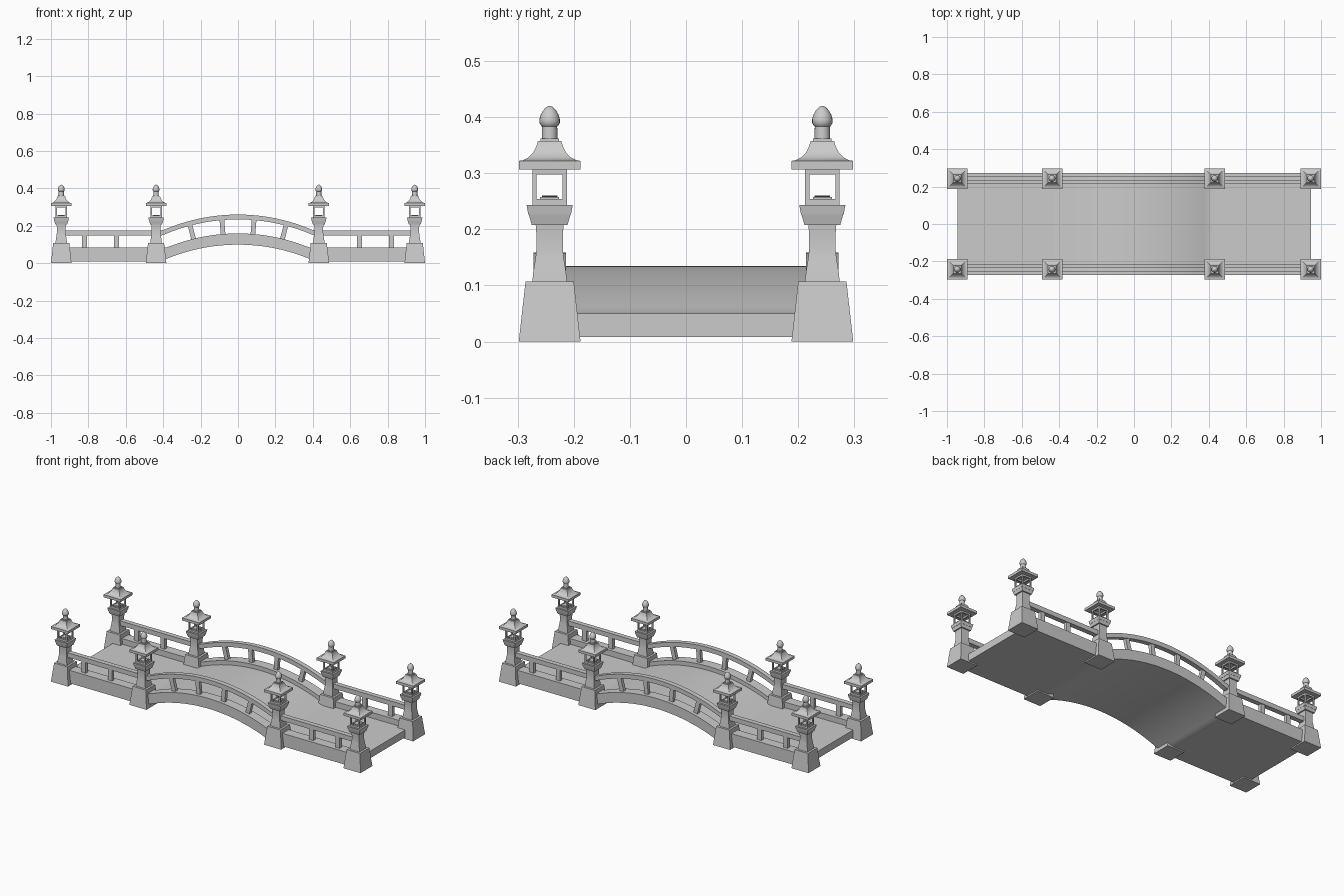
import bpy, bmesh, math
from mathutils import Matrix, Vector

if "Cube" in bpy.data.objects:
    bpy.data.objects.remove(bpy.data.objects["Cube"])

POST_X = (-0.945, -0.438, 0.432, 0.945)
POST_Y = 0.243
R = 1.0


def make(name, bm, smooth=False):
    bmesh.ops.recalc_face_normals(bm, faces=bm.faces)
    me = bpy.data.meshes.new(name)
    bm.to_mesh(me)
    bm.free()
    ob = bpy.data.objects.new(name, me)
    bpy.context.collection.objects.link(ob)
    if smooth:
        bpy.ops.object.select_all(action='DESELECT')
        bpy.context.view_layer.objects.active = ob
        ob.select_set(True)
        bpy.ops.object.shade_smooth_by_angle(angle=math.radians(35))
    return ob


def drop(x):
    return R - math.sqrt(R * R - min(abs(x), 0.6) ** 2)


def level(x, flat, crown):
    return max(flat, crown - drop(x))


def loft(bm, rings):
    """Skin a list of point rings and cap both ends."""
    vs = [[bm.verts.new(p) for p in r] for r in rings]
    n = len(vs[0])
    for a, b in zip(vs, vs[1:]):
        for i in range(n):
            j = (i + 1) % n
            bm.faces.new((a[i], a[j], b[j], b[i]))
    bm.faces.new(vs[0][::-1])
    bm.faces.new(vs[-1])


def turned(bm, profile, x, y, sides):
    """Loft (half width, height) pairs; four sides gives a square section."""
    k = math.sqrt(2) if sides == 4 else 1
    off = math.pi / 4 if sides == 4 else 0
    loft(bm, [[(x + k * r * math.cos(off + 2 * math.pi * i / sides),
                y + k * r * math.sin(off + 2 * math.pi * i / sides), z)
               for i in range(sides)] for r, z in profile])


def box(bm, c, size, tilt=0.0):
    m = (Matrix.Translation(Vector(c)) @ Matrix.Rotation(tilt, 4, 'Y')
         @ Matrix.Diagonal((*size, 1)))
    bmesh.ops.create_cube(bm, size=1, matrix=m)


def span(name, y0, y1, bottom, top):
    """Long member following flat - arch - flat."""
    xs = [-0.945] + [-0.45 + 0.9 * i / 48 for i in range(49)] + [0.945]
    bm = bmesh.new()
    loft(bm, [[(x, y0, level(x, *bottom)), (x, y1, level(x, *bottom)),
               (x, y1, level(x, *top)), (x, y0, level(x, *top))] for x in xs])
    make(name, bm, True)


# walkway
span("deck", -0.22, 0.22, (0.008, 0.099), (0.05, 0.135))

for s, side in ((-1, "front"), (1, "back")):
    y = s * POST_Y
    # side beam and handrail
    span(side + "_side_beam", y - 0.029, y + 0.029, (0.008, 0.099), (0.083, 0.159))
    span(side + "_handrail", y - 0.014, y + 0.014, (0.147, 0.234), (0.174, 0.26))
    # balusters, radial on the arch
    bm = bmesh.new()
    for x in (-0.82, -0.65, 0.65, 0.82):
        box(bm, (x, y, 0.115), (0.027, 0.02, 0.08))
    for x in (-0.247, -0.083, 0.083, 0.247):
        box(bm, (x, y, 0.197 - drop(x)), (0.025, 0.02, 0.088), math.asin(x / R))
    make(side + "_balusters", bm)

# square post parts: (half width, height)
base = [(0.055, 0), (0.043, 0.107)]
shaft = [(0.031, 0.105), (0.029, 0.125), (0.025, 0.15), (0.0235, 0.165),
         (0.0235, 0.19), (0.025, 0.21)]
bracket = [(0.032, 0.208), (0.037, 0.226)]
tray = [(0.038, 0.226), (0.041, 0.243)]
roof = [(0.055, 0.307), (0.055, 0.322), (0.048, 0.323), (0.038, 0.328),
        (0.029, 0.337), (0.024, 0.347), (0.021, 0.357)]
neck = [(0.0165, 0.356), (0.0165, 0.362)]
# round finial
finial = [(0.014, 0.36), (0.0135, 0.383), (0.0155, 0.385), (0.0182, 0.390),
          (0.0182, 0.396), (0.016, 0.404), (0.0115, 0.412), (0.006, 0.418), (0.001, 0.42)]

for i, x in enumerate(POST_X):
    for s, side in ((-1, "front"), (1, "back")):
        y = s * POST_Y
        tag = f"{side}_{i + 1}"
        bm = bmesh.new()
        for p in (base, shaft, bracket, tray):
            turned(bm, p, x, y, 4)
        make("post_" + tag, bm, True)
        # open lantern cage
        bm = bmesh.new()
        for a in (-1, 1):
            for b in (-1, 1):
                box(bm, (x + a * 0.027, y + b * 0.027, 0.274), (0.008, 0.008, 0.068))
            for z, h in ((0.2475, 0.013), (0.303, 0.010)):
                box(bm, (x, y + a * 0.027, z), (0.054, 0.0078, h))
                box(bm, (x + a * 0.027, y, z), (0.0078, 0.054, h))
        box(bm, (x, y, 0.25), (0.034, 0.034, 0.015))
        make("lantern_cage_" + tag, bm)
        bm = bmesh.new()
        turned(bm, roof, x, y, 4)
        turned(bm, neck, x, y, 4)
        make("lantern_roof_" + tag, bm, True)
        bm = bmesh.new()
        turned(bm, finial, x, y, 20)
        make("finial_" + tag, bm, True)
